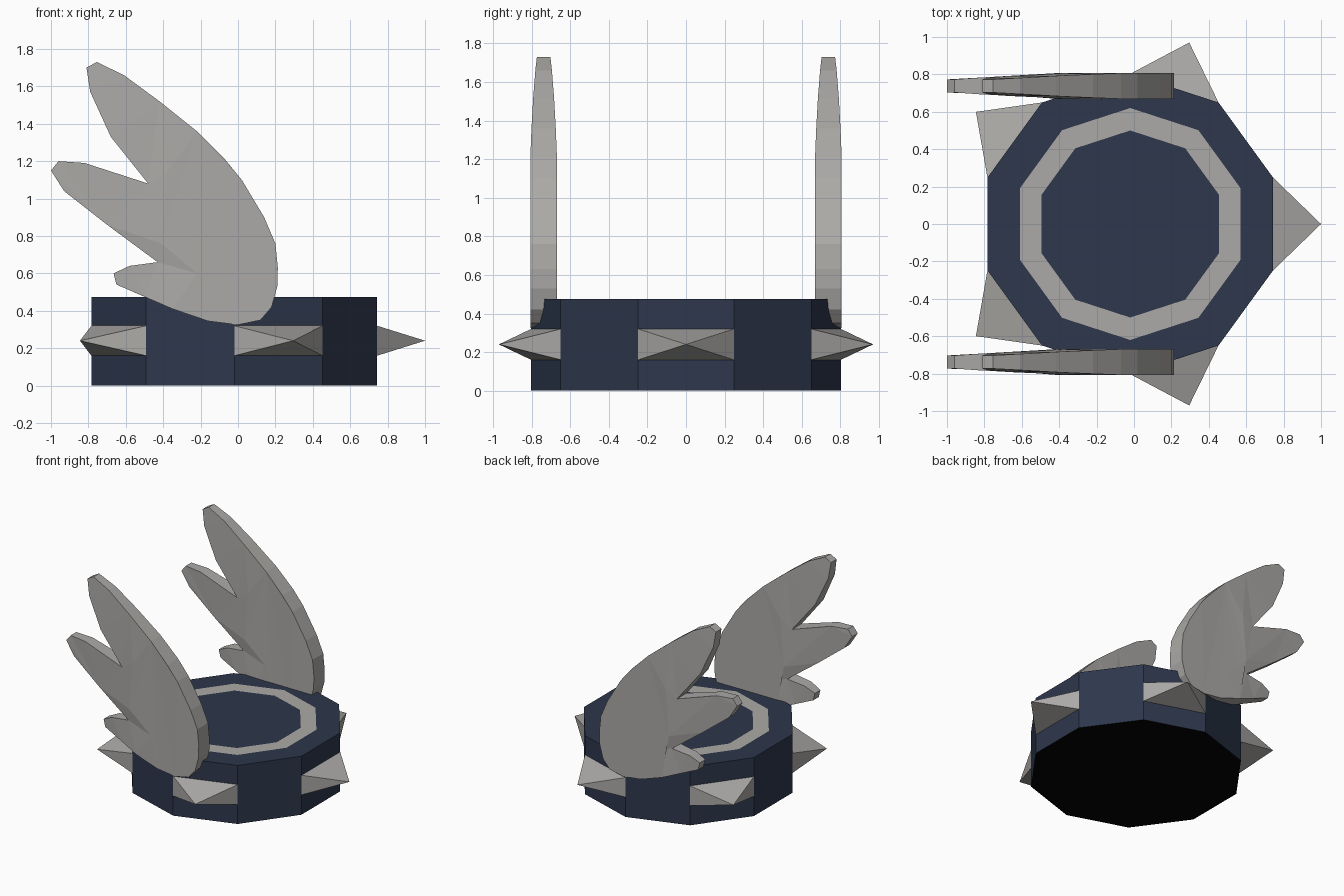
import bpy, bmesh, math
from mathutils import Vector

if "Cube" in bpy.data.objects:
    bpy.data.objects.remove(bpy.data.objects["Cube"])


def material(name, rgb):
    m = bpy.data.materials.new(name)
    m.diffuse_color = (*rgb, 1)
    m.use_nodes = True
    m.node_tree.nodes["Principled BSDF"].inputs["Base Color"].default_value = m.diffuse_color
    return m


NAVY = material("navy", (0.026, 0.038, 0.072))
GREY = material("warm grey", (0.41, 0.40, 0.385))
BLACK = material("black", (0.001, 0.001, 0.001))
CX = -0.02      # centre of the drum
R = 0.803       # corner radius of the drum


def finish(name, bm, mats):
    bmesh.ops.recalc_face_normals(bm, faces=bm.faces)
    me = bpy.data.meshes.new(name)
    bm.to_mesh(me)
    bm.free()
    for m in mats:
        me.materials.append(m)
    ob = bpy.data.objects.new(name, me)
    bpy.context.collection.objects.link(ob)
    return ob


def polar(r, deg, z):
    a = math.radians(deg)
    return Vector((CX + r * math.cos(a), r * math.sin(a), z))


# Ten-sided drum, with the pale ring cut into its top and a black underside
bm = bmesh.new()
loops = [[bm.verts.new(polar(r, 18 + 36 * i, z)) for i in range(10)]
         for r, z in ((R, 0), (R, 0.475), (0.62, 0.475), (0.5, 0.475))]
for k in range(3):
    for i in range(10):
        j = (i + 1) % 10
        f = bm.faces.new((loops[k][i], loops[k][j], loops[k + 1][j], loops[k + 1][i]))
        f.material_index = 1 if k == 2 else 0
bm.faces.new(loops[3])
bm.faces.new(loops[0][::-1]).material_index = 2
finish("drum_base", bm, [NAVY, GREY, BLACK])

# Five pyramid spikes on every second side
for n in range(5):
    a = 72 * n
    bm = bmesh.new()
    base = [bm.verts.new(polar(R, a + d, z))
            for d, z in ((-18, 0.16), (18, 0.16), (18, 0.32), (-18, 0.32))]
    tip = bm.verts.new(polar(1.02, a, 0.24))
    bm.faces.new(base[::-1])
    for i in range(4):
        bm.faces.new((base[i], base[(i + 1) % 4], tip))
    finish(f"spike_{n + 1}", bm, [GREY])

# Wing plan: x, z and half thickness of the feather points
PTS = {
    "A": (-0.22, 1.36, .063), "B": (-0.42, 1.52, .054), "C": (-0.61, 1.66, .043),
    "D": (-0.755, 1.73, .035), "E": (-0.81, 1.70, .035), "F": (-0.79, 1.57, .042),
    "G": (-0.68, 1.33, .053), "H": (-0.48, 1.08, .062), "I": (-0.82, 1.19, .045),
    "J": (-0.96, 1.20, .035), "K": (-1.0, 1.15, .035), "L": (-0.93, 1.04, .036),
    "M": (-0.70, 0.86, .046), "N": (-0.43, 0.66, .053), "O": (-0.58, 0.64, .045),
    "P": (-0.665, 0.60, .035), "Q": (-0.65, 0.54, .035), "R": (-0.50, 0.475, .05),
    "S": (-0.35, 0.41, .069), "T": (-0.22, 0.60, .069), "U": (-0.41, 0.76, .069),
    "V": (-0.38, 1.14, .069),
}
# Rounded front edge of the palm, full thickness
RIM = [(-0.16, 0.345), (0, 0.325), (0.12, 0.35), (0.18, 0.42), (0.21, 0.53),
       (0.213, 0.63), (0.20, 0.76), (0.14, 0.90), (0.02, 1.10), (-0.07, 1.21)]
FEATHERS = ["VABGH", "BCFG", "CDEF", "VHIMU", "IJKLM", "UMNT", "TNORS", "OPQR"]


def wing(name, cy):
    pts = dict(PTS)
    rim = []
    for i, (x, z) in enumerate(RIM):
        pts[i] = (x, z, .069)
        rim.append(i)
    faces = [list(f) for f in FEATHERS] + [["S"] + rim + ["A", "V", "U", "T"]]
    bm = bmesh.new()
    near, far = ({k: bm.verts.new((x, cy + s * h, z)) for k, (x, z, h) in pts.items()}
                 for s in (-1, 1))
    edges = {}
    for f in faces:
        bm.faces.new([near[k] for k in f])
        bm.faces.new([far[k] for k in reversed(f)])
        for a, b in zip(f, f[1:] + f[:1]):
            edges.setdefault(frozenset((a, b)), []).append((a, b))
    # walls along the outline: edges used by one face only
    for used in edges.values():
        if len(used) == 1:
            a, b = used[0]
            bm.faces.new((near[b], near[a], far[a], far[b]))
    bmesh.ops.triangulate(bm, faces=[f for f in bm.faces if len(f.verts) > 4])
    finish(name, bm, [GREY])


wing("front_wing", -0.738)
wing("back_wing", 0.738)
